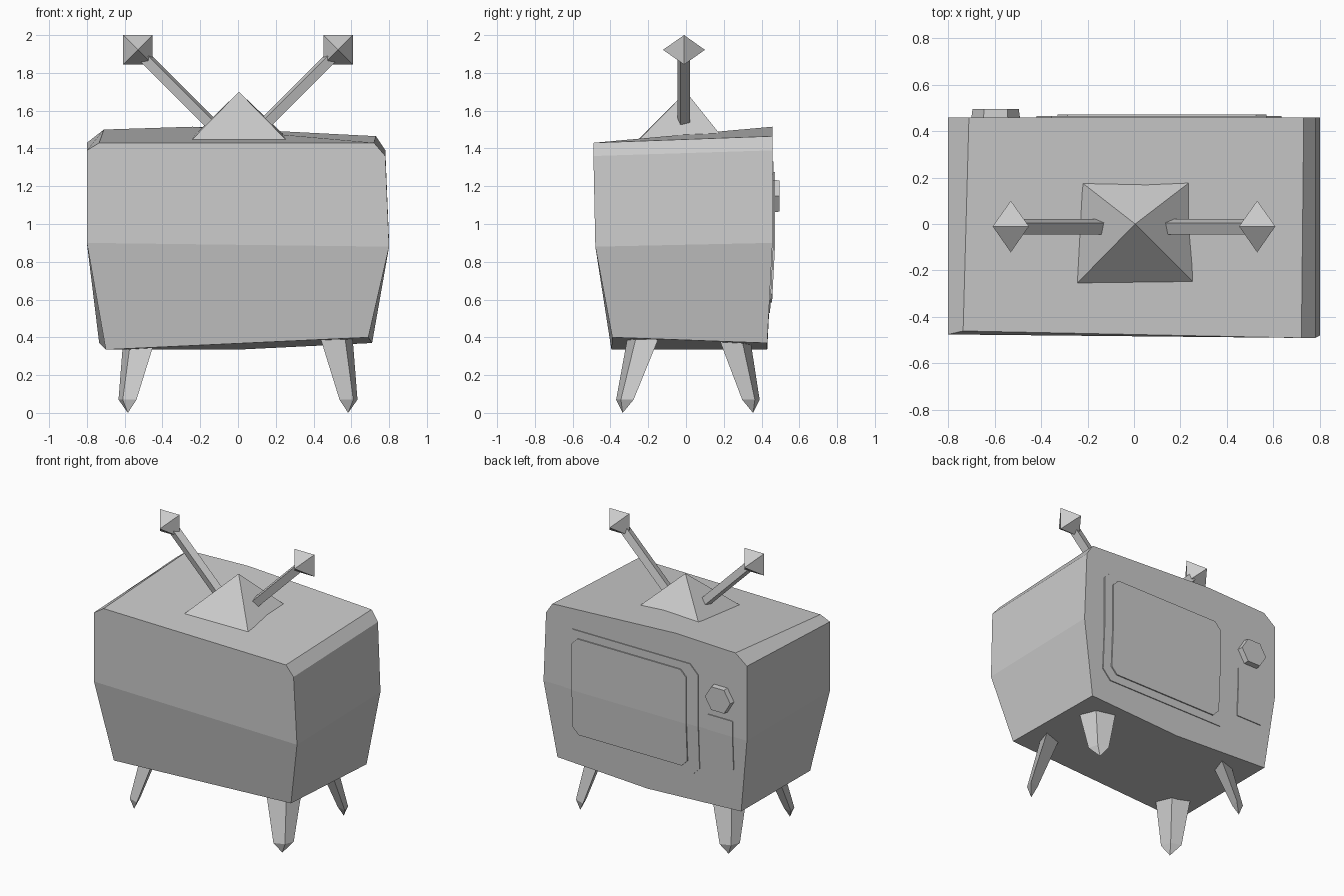
import bpy, bmesh, math
from mathutils import Vector

if "Cube" in bpy.data.objects:
    bpy.data.objects.remove(bpy.data.objects["Cube"])

grey = bpy.data.materials.new("plain_grey")
grey.diffuse_color = (0.6, 0.6, 0.6, 1)
grey.use_nodes = True
grey.node_tree.nodes["Principled BSDF"].inputs["Base Color"].default_value = grey.diffuse_color


def make(name, verts, faces):
    """Flat-shaded object with outward normals."""
    bm = bmesh.new()
    vs = [bm.verts.new(v) for v in verts]
    for f in faces:
        bm.faces.new([vs[i] for i in f])
    bmesh.ops.recalc_face_normals(bm, faces=bm.faces)
    me = bpy.data.meshes.new(name)
    bm.to_mesh(me)
    bm.free()
    me.materials.append(grey)
    ob = bpy.data.objects.new(name, me)
    bpy.context.collection.objects.link(ob)
    return ob


def loft(name, a, b):
    """Closed prism between two rings with equal point counts."""
    n = len(a)
    sides = [(i, (i + 1) % n, n + (i + 1) % n, n + i) for i in range(n)]
    return make(name, a + b, sides + [tuple(range(n)), tuple(range(n, 2 * n))])


# Cabinet: crooked front and back outlines, clockwise from lower left
front = [(-.70, -.395, .335), (-.80, -.475, .9), (-.80, -.475, 1.39), (-.735, -.46, 1.43),
         (.72, -.49, 1.43), (.78, -.49, 1.36), (.80, -.48, .88), (.69, -.39, .40)]
back = [(-.735, .43, .37), (-.80, .458, .9), (-.80, .458, 1.43), (-.71, .458, 1.50),
        (.73, .458, 1.465), (.78, .458, 1.39), (.80, .458, .9), (.71, .43, .37),
        (-.24, .458, 1.515), (0, .43, .335)]
TOP, BOT = 16, 17
faces = [(i, i + 1, i + 9, i + 8) for i in range(7) if i != 3]
faces += [(3, 4, 12, TOP, 11), (7, 0, 8, BOT, 15)]
faces += [(0, 1, 6, 7), (1, 2, 3, 4, 5, 6)]
faces += [(8, 9, 14, 15, BOT), (9, 10, 11, TOP, 12, 13, 14)]
make("cabinet", front + back, faces)


# Plates that follow the slight bend of the screen side
def back_y(z):
    return .458 - .028 * max(0, .9 - z) / .54


def plate(name, x0, x1, z0, z1, cut, inner, outer):
    lower = [(x0, .9), (x0, z0 + cut), (x0 + cut, z0), (x1 - cut, z0), (x1, z0 + cut), (x1, .9)]
    upper = [(x1, .9), (x1, z1 - cut), (x1 - cut, z1), (x0 + cut, z1), (x0, z1 - cut), (x0, .9)]
    pts = lower + upper[1:-1]
    n = len(pts)
    verts = [(x, back_y(z) + d, z) for d in (inner, outer) for x, z in pts]
    fs = [(i, (i + 1) % n, n + (i + 1) % n, n + i) for i in range(n)]
    for k in (0, n):
        fs += [tuple(k + i for i in range(6)), tuple(k + i for i in (5, 6, 7, 8, 9, 0))]
    make(name, verts, fs)


plate("screen_frame", -.42, .635, .53, 1.33, .065, -.004, .006)
plate("screen", -.33, .57, .585, 1.275, .045, .004, .014)
plate("speaker_panel", -.69, -.49, .66, 1.01, .004, -.004, .006)

# Hexagonal dial
hexagon = [(.105 * math.cos(i * math.pi / 3), .1 * math.sin(i * math.pi / 3)) for i in range(6)]
loft("dial", [(-.595 + x, .45, 1.148 + z) for x, z in hexagon],
     [(-.595 + x * .95, .495, 1.148 + z * .95) for x, z in hexagon])

# Splayed legs: four-sided taper ending in a point
section = [(-.085, .08), (.045, .035), (.085, -.085), (-.045, -.045)]
for sy, label, ytop, ylow in ((-1, "front", .22, .325), (1, "back", .25, .345)):
    for sx, side in ((-1, "left"), (1, "right")):
        def ring(cx, cy, z, s):
            return [(sx * (cx + u * s), sy * (cy + v * s), z) for u, v in section]
        verts = ring(.515, ytop, .43, 1.05) + ring(.585, ylow, .07, .56)
        verts.append((sx * .583, sy * (ylow + .01), 0))
        fs = [(0, 1, 2, 3)]
        for i in range(4):
            j = (i + 1) % 4
            fs += [(i, j, 4 + j, 4 + i), (4 + i, 4 + j, 8)]
        make(f"{label}_{side}_leg", verts, fs)

# Aerial base pyramid
make("aerial_base",
     [(-.25, -.26, 1.44), (.26, -.255, 1.44), (.24, .18, 1.475), (-.22, .175, 1.48), (.005, 0, 1.70)],
     [(0, 1, 2, 3), (0, 1, 4), (1, 2, 4), (2, 3, 4), (3, 0, 4)])

# Aerial rods and their pointed end pieces
for s, side in ((-1, "left"), (1, "right")):
    axis_u = Vector((s * .7071, 0, -.7071))
    axis_v = Vector((0, 1, 0))
    corners = []
    for i in range(4):
        a = math.radians(45 + 17 + 90 * i)
        corners.append(.037 * (math.cos(a) * axis_u + math.sin(a) * axis_v))
    p, q = Vector((s * .14, -.012, 1.53)), Vector((s * .50, -.012, 1.89))
    loft(f"{side}_aerial_rod", [p + c for c in corners], [q + c for c in corners])

    cx, cz, h = s * .53, 1.922, .078
    square = [(cx - h, -.01, cz - h), (cx + h, -.01, cz - h),
              (cx + h, -.01, cz + h), (cx - h, -.01, cz + h)]
    fs = [(i, (i + 1) % 4, t) for i in range(4) for t in (4, 5)]
    make(f"{side}_aerial_tip", square + [(cx, -.122, cz), (cx, .1, cz)], fs)
